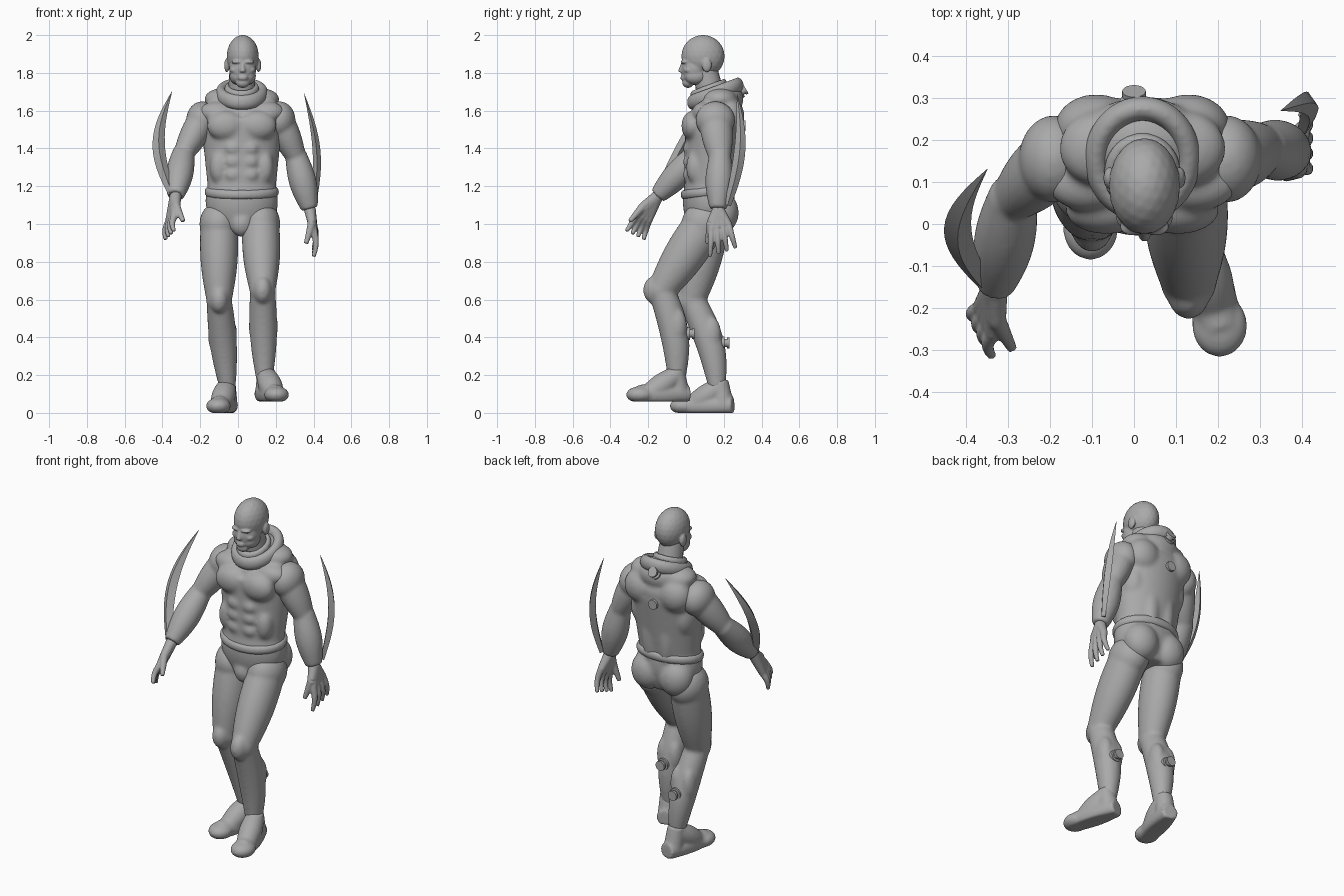
import bpy, bmesh, math
from mathutils import Vector, Matrix

cube = bpy.data.objects.get("Cube")
if cube:
    bpy.data.objects.remove(cube, do_unlink=True)

shade = (0.4, 0.4, 0.4, 1)
grey = bpy.data.materials.new("plain grey")
grey.use_nodes = True
grey.diffuse_color = shade
grey.node_tree.nodes["Principled BSDF"].inputs["Base Color"].default_value = shade
MIDDLE = .02  # the body leans slightly to its left


def tube(bm, start, end, first_radius, last_radius, swell=0, bow=(0, 0, 0), wide=1, sides=20):
    """Tapered oval limb that may swell and bow halfway along."""
    start, end, bow = Vector(start), Vector(end), Vector(bow)
    steps, rings = 16, []
    for i in range(steps + 1):
        t = i / steps
        arch = math.sin(math.pi * t)
        centre = start.lerp(end, t) + bow * arch
        radius = first_radius + (last_radius - first_radius) * t + swell * arch
        along = (end - start + bow * math.pi * math.cos(math.pi * t)).normalized()
        across = Vector((1, 0, 0))
        across = (across - along * across.dot(along)).normalized()
        depth = along.cross(across)
        ring = []
        for k in range(sides):
            angle = math.tau * k / sides
            offset = across * math.cos(angle) * wide + depth * math.sin(angle)
            ring.append(bm.verts.new(centre + offset * radius))
        rings.append(ring)
    for low, high in zip(rings, rings[1:]):
        for k in range(sides):
            bm.faces.new((low[k - 1], low[k], high[k], high[k - 1]))
    bm.faces.new(rings[0])
    bm.faces.new(rings[-1])


def blob(bm, centre, radii):
    """Ellipsoid muscle."""
    matrix = Matrix.Translation(centre) @ Matrix.Diagonal(radii).to_4x4()
    bmesh.ops.create_icosphere(bm, subdivisions=3, radius=1, matrix=matrix)


def blob_pair(bm, centre, radii, axis=MIDDLE):
    """The same muscle on both sides of the body's middle."""
    away, y, z = centre
    for side in (-1, 1):
        blob(bm, (axis + side * away, y, z), radii)


def finish(bm, name, voxel=0, softness=10):
    """Make the object, fusing its pieces into one soft skin if a voxel size is given."""
    bmesh.ops.recalc_face_normals(bm, faces=bm.faces)
    mesh = bpy.data.meshes.new(name)
    bm.to_mesh(mesh)
    bm.free()
    mesh.materials.append(grey)
    obj = bpy.data.objects.new(name, mesh)
    bpy.context.collection.objects.link(obj)
    bpy.ops.object.select_all(action='DESELECT')
    obj.select_set(True)
    bpy.context.view_layer.objects.active = obj
    bpy.ops.object.shade_smooth_by_angle(angle=math.radians(40))
    if voxel:
        fuse = obj.modifiers.new("fuse", 'REMESH')
        fuse.mode = 'VOXEL'
        fuse.voxel_size = voxel
        fuse.use_smooth_shade = True
        soften = obj.modifiers.new("soften", 'SMOOTH')
        soften.factor = .5
        soften.iterations = softness


# Torso: hips, ribs and shoulders under mirrored muscles
bm = bmesh.new()
tube(bm, (MIDDLE, .12, .97), (MIDDLE, .12, 1.2), .1, .13, swell=.02, wide=1.4, sides=32)
tube(bm, (MIDDLE, .12, 1.18), (MIDDLE, .15, 1.55), .128, .155, wide=1.4, sides=32)
blob(bm, (MIDDLE, .165, 1.57), (.225, .14, .1))
blob(bm, (MIDDLE, .2, 1.66), (.14, .105, .09))
chest, flank, shoulder_blade = (.085, .035, 1.52), (.12, .05, 1.3), (.11, .23, 1.57)
lat, spine, seat = (.14, .16, 1.43), (.05, .225, 1.3), (.09, .19, 1.06)
trapezius, collar_bone = (.1, .18, 1.66), (.13, .1, 1.59)
blob_pair(bm, chest, (.1, .06, .08))
blob_pair(bm, flank, (.05, .05, .09))
blob_pair(bm, shoulder_blade, (.1, .08, .1))
blob_pair(bm, lat, (.065, .09, .12))
blob_pair(bm, spine, (.05, .045, .18))
blob_pair(bm, seat, (.1, .09, .11))
blob_pair(bm, trapezius, (.1, .09, .06))
blob_pair(bm, collar_bone, (.1, .07, .06))
for row in range(3):
    blob_pair(bm, (.045, .013, 1.26 + row * .07), (.045, .03, .036))
blob(bm, (MIDDLE, .035, 1), (.06, .055, .07))
finish(bm, "torso", .009, softness=16)


# Soft rolls of cloth, rising towards the back
def band(name, centre, across, depth, roll, rise):
    bm = bmesh.new()
    count = 60
    for k in range(count):
        angle = math.tau * k / count
        x, y = math.cos(angle), math.sin(angle)
        blob(bm, Vector(centre) + Vector((x * across, y * depth, y * rise)), (roll, roll, roll * 1.4))
    finish(bm, name, .008)


band("collar", (MIDDLE, .155, 1.69), across=.11, depth=.12, roll=.03, rise=.045)
band("inner_collar", (MIDDLE, .12, 1.715), across=.075, depth=.08, roll=.018, rise=.03)
band("jacket_hem", (MIDDLE, .12, 1.17), across=.178, depth=.13, roll=.02, rise=.015)

bm = bmesh.new()
tube(bm, (MIDDLE, .15, 1.6), (MIDDLE, .1, 1.82), .078, .065)
finish(bm, "neck")

# Head
FACE = MIDDLE + .005
bm = bmesh.new()
skull, face, jaw = (FACE, .09, 1.888), (FACE, .045, 1.82), (.03, .05, 1.783)
chin, mouth = (FACE, .01, 1.748), (FACE, .002, 1.778)
blob(bm, skull, (.085, .115, .113))
blob(bm, face, (.072, .07, .085))
blob_pair(bm, jaw, (.04, .06, .045), FACE)
blob(bm, chin, (.036, .03, .028))
blob(bm, mouth, (.034, .028, .03))
for lip in (1.768, 1.778):
    blob(bm, (FACE, -.02, lip), (.024, .01, .005))
tube(bm, (FACE, -.014, 1.855), (FACE, -.029, 1.803), .01, .016, sides=12)
brow, cheek, ear = (.028, -.006, 1.858), (.042, .014, 1.815), (.084, .11, 1.84)
blob_pair(bm, brow, (.032, .022, .011), FACE)
blob_pair(bm, cheek, (.026, .026, .018), FACE)
blob_pair(bm, ear, (.014, .026, .037), FACE)
finish(bm, "head", .005, softness=4)


# Arms: upper arm, forearm and shoulder cap
def arm(name, shoulder, elbow, wrist):
    bm = bmesh.new()
    tube(bm, shoulder, elbow, .085, .058, swell=.01, wide=.9)
    tube(bm, elbow, wrist, .06, .045, swell=.02)
    blob(bm, shoulder, (.085, .105, .1))
    blob(bm, elbow, (.06, .06, .06))
    finish(bm, name, .008)


# Hands: palm struts, fanned fingers and a thumb turned to the body
def hand(name, wrist, palm, fan, reach, thumb_turn):
    bm = bmesh.new()
    wrist, palm, fan, reach = map(Vector, (wrist, palm, fan, reach))
    turn = Vector((thumb_turn, 0, 0))
    for k in (-1.5, -.5, .5, 1.5):
        knuckle = palm + fan * k
        tip = knuckle + reach + fan * k / 2
        tube(bm, wrist, knuckle, .032, .021, sides=12)
        tube(bm, knuckle, tip, .02, .011, bow=turn * -.3, sides=12)
    base = wrist.lerp(palm, .6) - fan * 1.5
    tube(bm, wrist, base, .03, .023, sides=12)
    tube(bm, base, palm - fan * 2.5 + reach * .45 + turn, .023, .012, sides=12)
    finish(bm, name, .005, softness=4)


left_wrist, right_wrist = (.38, .17, 1.08), (-.33, -.15, 1.15)
arm("left_arm", (.22, .155, 1.55), (.31, .18, 1.35), left_wrist)
arm("right_arm", (-.19, .155, 1.55), (-.29, .06, 1.37), right_wrist)
hand("left_hand", left_wrist, palm=(.4, .18, .98), fan=(0, .03, .01), reach=(0, .015, -.13), thumb_turn=-.04)
hand("right_hand", right_wrist, palm=(-.35, -.23, 1.03), fan=(-.01, .02, -.01),
     reach=(-.01, -.04, -.09), thumb_turn=.04)


# Legs: rounded hip, thigh, kneecap and a shin with its calf behind
def leg(name, hip, knee, ankle):
    bm = bmesh.new()
    blob(bm, hip, (.105, .125, .12))
    tube(bm, hip, knee, .11, .076, swell=.016, wide=.9, sides=24)
    tube(bm, knee, ankle, .07, .045, swell=.018, bow=(0, .03, 0), wide=.95, sides=24)
    blob(bm, knee, (.069, .078, .08))
    blob(bm, Vector(knee) - Vector((0, .037, 0)), (.05, .06, .075))
    middle = Vector(knee).lerp(Vector(ankle), .4)
    blob_pair(bm, (.035, middle.y + .05, middle.z), (.042, .053, .1), middle.x)
    finish(bm, name, .009)


leg("left_leg", hip=(.12, .1, 1), knee=(.13, -.13, .65), ankle=(.14, -.05, .17))
leg("right_leg", hip=(-.1, .12, 1), knee=(-.1, .03, .6), ankle=(-.055, .165, .13))


# Shoes: sole, instep, ankle and toe cap, pressed flat on the floor
def shoe(name, heel, toe, floor):
    bm = bmesh.new()
    heel, toe = Vector((*heel, floor + .04)), Vector((*toe, floor + .035))
    up = Vector((0, 0, .1))
    tube(bm, heel, heel.lerp(toe, .8), .047, .052, swell=.012)
    tube(bm, heel.lerp(toe, .2) + up, heel.lerp(toe, .65), .05, .052, swell=.012)
    tube(bm, heel.lerp(toe, .15), heel.lerp(toe, .22) + up * 1.3, .055, .048)
    blob(bm, heel.lerp(toe, .78), (.066, .075, .045))
    for v in bm.verts:
        v.co.z = max(v.co.z, floor)
    finish(bm, name, .007)


shoe("left_shoe", heel=(.13, .015), toe=(.225, -.315), floor=.06)
shoe("right_shoe", heel=(-.045, .25), toe=(-.12, -.085), floor=0)


# Curved four-sided blades on the forearms
def blade(name, tip, base, bow, wide):
    bm = bmesh.new()
    tube(bm, tip, base, .001, .018, swell=.02, bow=bow, wide=wide, sides=4)
    finish(bm, name)


blade("left_blade", tip=(.35, .27, 1.69), base=(.4, .22, 1.1), bow=(.04, .04, 0), wide=.7)
blade("right_blade", tip=(-.35, .13, 1.7), base=(-.35, -.15, 1.16), bow=(-.07, 0, 0), wide=1.1)


# Round ports on back and calves
def port(name, centre, facing):
    bm = bmesh.new()
    aim = Matrix.Translation(centre) @ Vector(facing).to_track_quat('Z', 'Y').to_matrix().to_4x4()
    for radius, depth, out in ((.034, .03, -.01), (.022, .04, .01), (.028, .014, .024)):
        bmesh.ops.create_cone(bm, cap_ends=True, segments=20, radius1=radius, radius2=radius,
                              depth=depth, matrix=aim @ Matrix.Translation((0, 0, out)))
    finish(bm, name)


back, back_and_up = (0, 1, 0), (0, 1, .6)
port("upper_back_port", (0, .29, 1.7), back_and_up)
port("lower_back_port", (0, .285, 1.52), back)
port("left_calf_port", (.14, .015, .42), back)
port("right_calf_port", (-.07, .2, .37), back)
